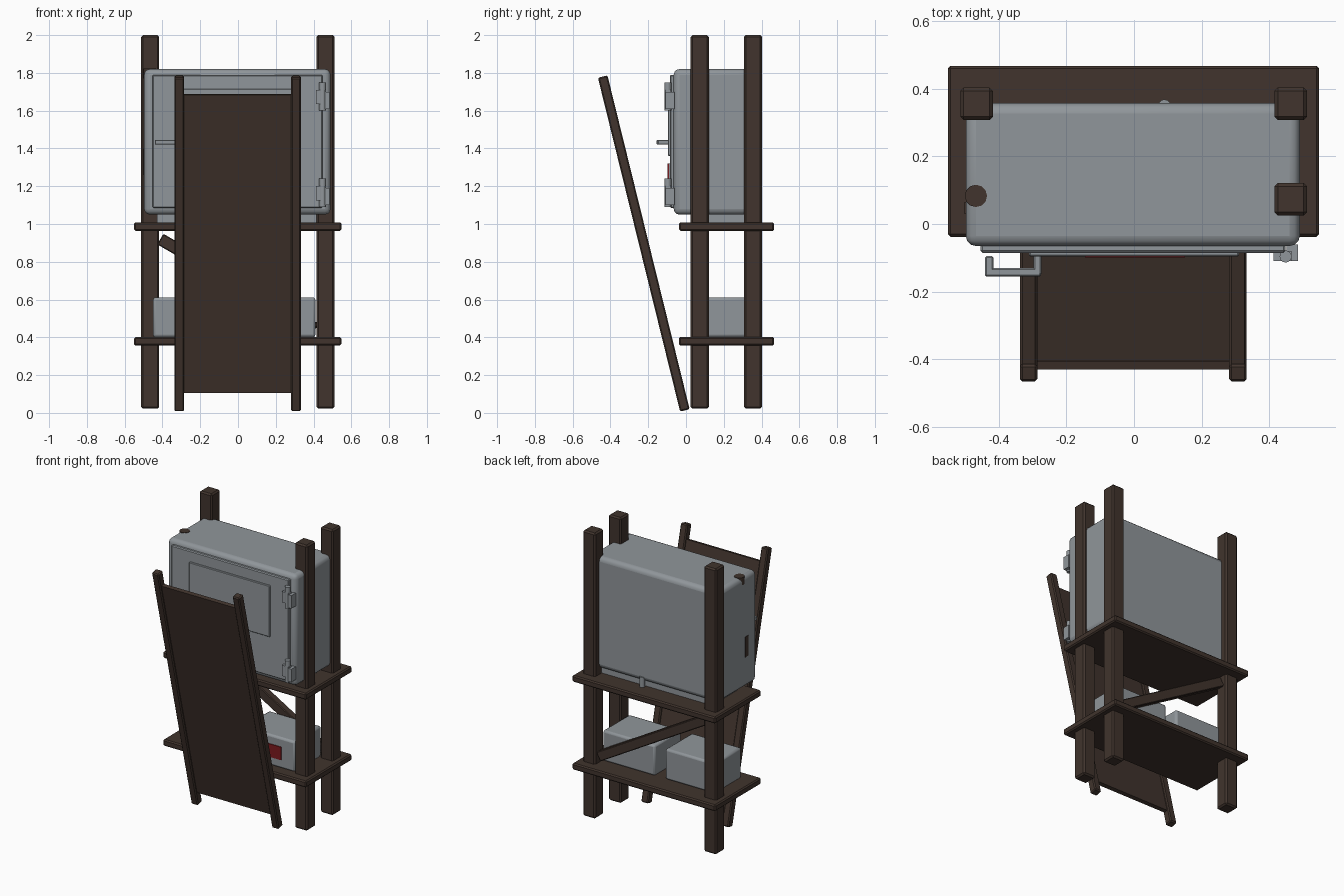
import bpy, math
from mathutils import Vector

if "Cube" in bpy.data.objects:
    bpy.data.objects.remove(bpy.data.objects["Cube"])


def mat(name, rgb):
    m = bpy.data.materials.new(name)
    m.diffuse_color = (*rgb, 1)
    m.use_nodes = True
    m.node_tree.nodes["Principled BSDF"].inputs["Base Color"].default_value = m.diffuse_color
    return m


WOOD = mat("dark_wood", (0.052, 0.034, 0.026))
METAL = mat("grey_metal", (0.28, 0.305, 0.325))
RED = mat("red_label", (0.20, 0.010, 0.013))


def finish(o, name, m, bevel=0, seg=1):
    o.name = name
    o.data.materials.append(m)
    if bevel:
        b = o.modifiers.new("bevel", 'BEVEL')
        b.width, b.segments = bevel, seg
        if seg > 1:
            bpy.ops.object.shade_smooth_by_angle(angle=math.radians(40))
    return o


def box(name, x, y, z, m, bevel=0, seg=1, rot=(0, 0, 0)):
    """Box from (min, max) ranges, rotated about its own centre."""
    c = [(a + b) / 2 for a, b in (x, y, z)]
    bpy.ops.mesh.primitive_cube_add(size=1, location=c)
    o = bpy.context.object
    o.scale = [b - a for a, b in (x, y, z)]
    bpy.ops.object.transform_apply(location=False, rotation=False, scale=True)
    o.rotation_euler = rot
    return finish(o, name, m, bevel, seg)


def rod(name, p, q, r, m, n=12):
    p, q = Vector(p), Vector(q)
    bpy.ops.mesh.primitive_cylinder_add(vertices=n, radius=r, depth=(q - p).length,
                                        location=(p + q) / 2)
    o = bpy.context.object
    o.rotation_euler = (q - p).to_track_quat('Z', 'Y').to_euler()
    bpy.ops.object.shade_smooth_by_angle(angle=math.radians(40))
    return finish(o, name, m)


# Posts (the front left one is missing)
for name, x, y in (("post_back_left", -0.465, 0.355), ("post_back_right", 0.463, 0.355),
                   ("post_front_right", 0.463, 0.073)):
    box(name, (x - .048, x + .048), (y - .048, y + .048), (0.022, 2.0), WOOD, 0.01)

# Shelves
for name, z in (("lower_shelf", 0.356), ("upper_shelf", 0.964)):
    box(name, (-0.55, 0.547), (-0.038, 0.467), (z, z + 0.045), WOOD, 0.008)

# Diagonal brace across the back
box("back_brace", (-0.475, 0.475), (0.325, 0.375), (0.65, 0.715), WOOD, 0.005,
    rot=(0, math.radians(30), 0))

# Main cabinet with base and front door
box("cabinet", (-0.497, 0.49), (-0.065, 0.357), (1.05, 1.82), METAL, 0.03, 3)
box("cabinet_base", (-0.43, 0.42), (0.05, 0.33), (1.005, 1.06), METAL)
box("cabinet_door", (-0.453, 0.448), (-0.085, -0.05), (1.085, 1.79), METAL, 0.006)
box("door_panel", (-0.31, 0.31), (-0.096, -0.08), (1.36, 1.715), METAL, 0.004)
box("door_label", (-0.145, 0.15), (-0.099, -0.091), (1.22, 1.32), RED)
box("door_label_backing", (-0.145, 0.15), (-0.092, -0.08), (1.22, 1.32), METAL)
rod("back_pin", (0.09, 0.35, 1.08), (0.09, 0.35, 1.01), 0.018, METAL)

# Door handle
box("handle_mount", (-0.297, -0.273), (-0.15, -0.08), (1.42, 1.446), METAL, 0.004)
box("handle_bar", (-0.425, -0.275), (-0.155, -0.13), (1.42, 1.446), METAL, 0.004)
box("handle_grip", (-0.44, -0.415), (-0.155, -0.095), (1.42, 1.446), METAL, 0.004)

# Hinges
for i, z in enumerate((1.09, 1.60)):
    box(f"hinge_plate_{i}", (0.412, 0.465), (-0.109, -0.08), (z + .035, z + .11), METAL)
    box(f"hinge_leaf_{i}", (0.45, 0.485), (-0.109, -0.06), (z + .01, z + .10), METAL)
    rod(f"hinge_pin_{i}", (0.448, -0.096, z), (0.448, -0.096, z + .15), 0.018, METAL)

# Remains of the missing post showing through the cabinet
rod("broken_post_top", (-0.467, 0.083, 1.77), (-0.467, 0.083, 1.823), 0.033, WOOD)
box("broken_post_side", (-0.5, -0.492), (0.03, 0.065), (1.26, 1.40), WOOD)

# Small boxes on the lower shelf
for name, x in (("small_box_left", (-0.45, -0.07)), ("small_box_right", (0.01, 0.41))):
    box(name, x, (0.035, 0.328), (0.40, 0.612), METAL, 0.014, 2)
box("small_box_label", (0.11, 0.31), (0.029, 0.037), (0.46, 0.55), RED)

# Leaning board with two side rails
lean = (math.atan2(0.437, 1.775), 0, 0)
cy, cz = -0.2235, 0.897
for name, x in (("rail_left", -0.311), ("rail_right", 0.307)):
    box(name, (x - .026, x + .026), (cy - .026, cy + .026), (cz - .91, cz + .91), WOOD, 0.007,
        rot=lean)
box("leaning_board", (-0.29, 0.285), (cy - .013, cy + .013), (cz - .813, cz + .813), WOOD,
    rot=lean)
